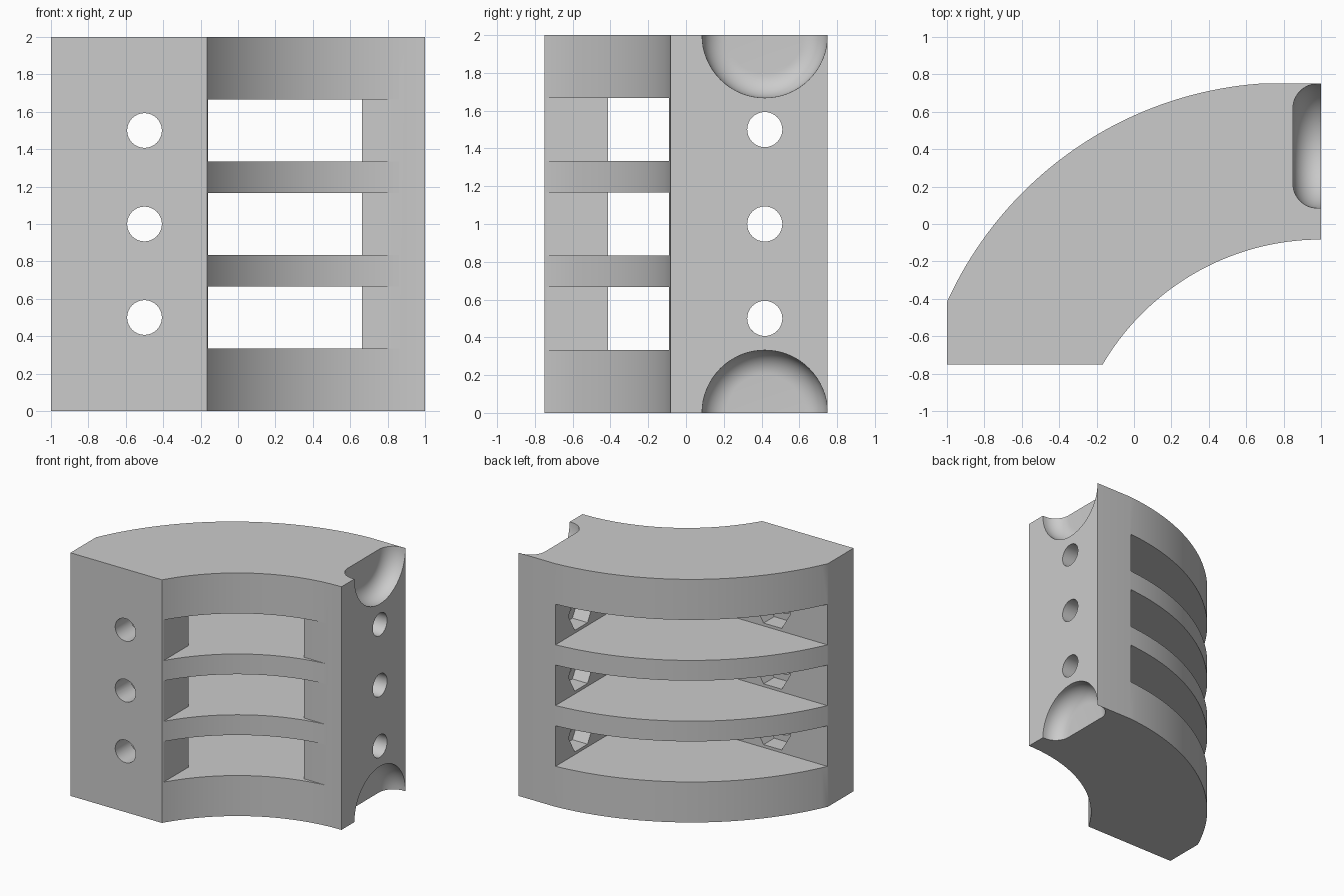
import bpy, bmesh, math
from mathutils import Matrix, Vector

old = bpy.data.objects.get("Cube")
if old:
    bpy.data.objects.remove(old, do_unlink=True)

grey = bpy.data.materials.new("plain grey")
grey.use_nodes = True
grey.diffuse_color = (0.6, 0.6, 0.6, 1)
grey.node_tree.nodes["Principled BSDF"].inputs["Base Color"].default_value = (0.6, 0.6, 0.6, 1)


def make_object(name, bm):
    bmesh.ops.remove_doubles(bm, verts=bm.verts, dist=1e-5)
    bmesh.ops.recalc_face_normals(bm, faces=bm.faces)
    mesh = bpy.data.meshes.new(name)
    bm.to_mesh(mesh)
    bm.free()
    mesh.materials.append(grey)
    obj = bpy.data.objects.new(name, mesh)
    bpy.context.collection.objects.link(obj)
    return obj


def prism(name, outline, z0, z1):
    bm = bmesh.new()
    face = bm.faces.new([bm.verts.new((x, y, z0)) for x, y in outline])
    out = bmesh.ops.extrude_face_region(bm, geom=[face])
    verts = [v for v in out["geom"] if isinstance(v, bmesh.types.BMVert)]
    bmesh.ops.translate(bm, verts=verts, vec=(0, 0, z1 - z0))
    return make_object(name, bm)


def rod(name, start, end, radius, sides, turn=0):
    a, b = Vector(start), Vector(end)
    bm = bmesh.new()
    aim = (b - a).to_track_quat('Z', 'Y').to_matrix().to_4x4()
    spin = Matrix.Rotation(turn, 4, 'Z')
    bmesh.ops.create_cone(bm, cap_ends=True, segments=sides, radius1=radius, radius2=radius,
                          depth=(b - a).length,
                          matrix=Matrix.Translation((a + b) / 2) @ aim @ spin)
    return make_object(name, bm)


def round_pocket(name, centre):
    # Shallow dish with a rounded rim, turned about the x axis
    r, depth, fillet = 0.332, 0.15, 0.13
    pts = [(0.1, 0), (0.1, r)]
    for i in range(13):
        t = math.pi / 2 * i / 12
        pts.append((fillet - depth - fillet * math.sin(t), r - fillet + fillet * math.cos(t)))
    pts.append((-depth, 0))
    bm = bmesh.new()
    verts = [bm.verts.new((x, y, 0)) for x, y in pts]
    edges = [bm.edges.new(pair) for pair in zip(verts, verts[1:])]
    bmesh.ops.spin(bm, geom=verts + edges, cent=(0, 0, 0), axis=(1, 0, 0),
                   angle=math.tau, steps=64)
    bmesh.ops.translate(bm, verts=bm.verts, vec=centre)
    return make_object(name, bm)


def arc(centre, start, end, steps=40):
    cx, cy = centre
    r = math.hypot(start[0] - cx, start[1] - cy)
    a = math.atan2(start[1] - cy, start[0] - cx)
    b = math.atan2(end[1] - cy, end[0] - cx)
    return [(cx + r * math.cos(a + (b - a) * i / steps),
             cy + r * math.sin(a + (b - a) * i / steps)) for i in range(steps + 1)]


# Curved quarter body with flat ends
outline = [(-1, -0.75)]
outline += arc((1, -1.4375), (-0.167, -0.75), (1, -0.083))
outline += [(1, 0.75)]
outline += arc((0.82, -1.243), (0.667, 0.75), (-1, -0.417))
body = prism("curved_slotted_body", outline, 0, 2)

# Slots that leave two flanges joined by curved ribs
slot = [(-0.16, -1), (-0.16, -0.412), (-1.2, -0.412), (-1.2, 1),
        (0.662, 1), (0.662, -0.09), (1.2, -0.09), (1.2, -1)]
cutters = [prism("slot_cutter", slot, z - 1 / 6, z + 1 / 6) for z in (0.5, 1, 1.5)]

# Bolt holes with six-sided nut recesses on the inner flange faces
for z in (0.5, 1, 1.5):
    cutters.append(rod("bolt_cutter", (-0.5, -0.9, z), (-0.5, -0.3, z), 0.093, 32))
    cutters.append(rod("bolt_cutter", (1.1, 0.417, z), (0.5, 0.417, z), 0.093, 32))
    cutters.append(rod("nut_cutter", (-0.5, -0.55, z), (-0.5, -0.3, z), 0.165, 6, math.pi / 6))
    cutters.append(rod("nut_cutter", (0.8, 0.417, z), (0.55, 0.417, z), 0.165, 6, math.pi / 6))

# Half-round pockets in the right end face
for z in (0, 2):
    cutters.append(round_pocket("pocket_cutter", (1, 0.417, z)))

bpy.ops.object.select_all(action='DESELECT')
body.select_set(True)
bpy.context.view_layer.objects.active = body
for cutter in cutters:
    cutter.hide_render = True
    mod = body.modifiers.new("cut", 'BOOLEAN')
    mod.operation = 'DIFFERENCE'
    mod.solver = 'EXACT'
    mod.object = cutter
    bpy.ops.object.modifier_apply(modifier=mod.name)
    bpy.data.objects.remove(cutter, do_unlink=True)

bpy.ops.object.shade_smooth_by_angle(angle=math.radians(30))
